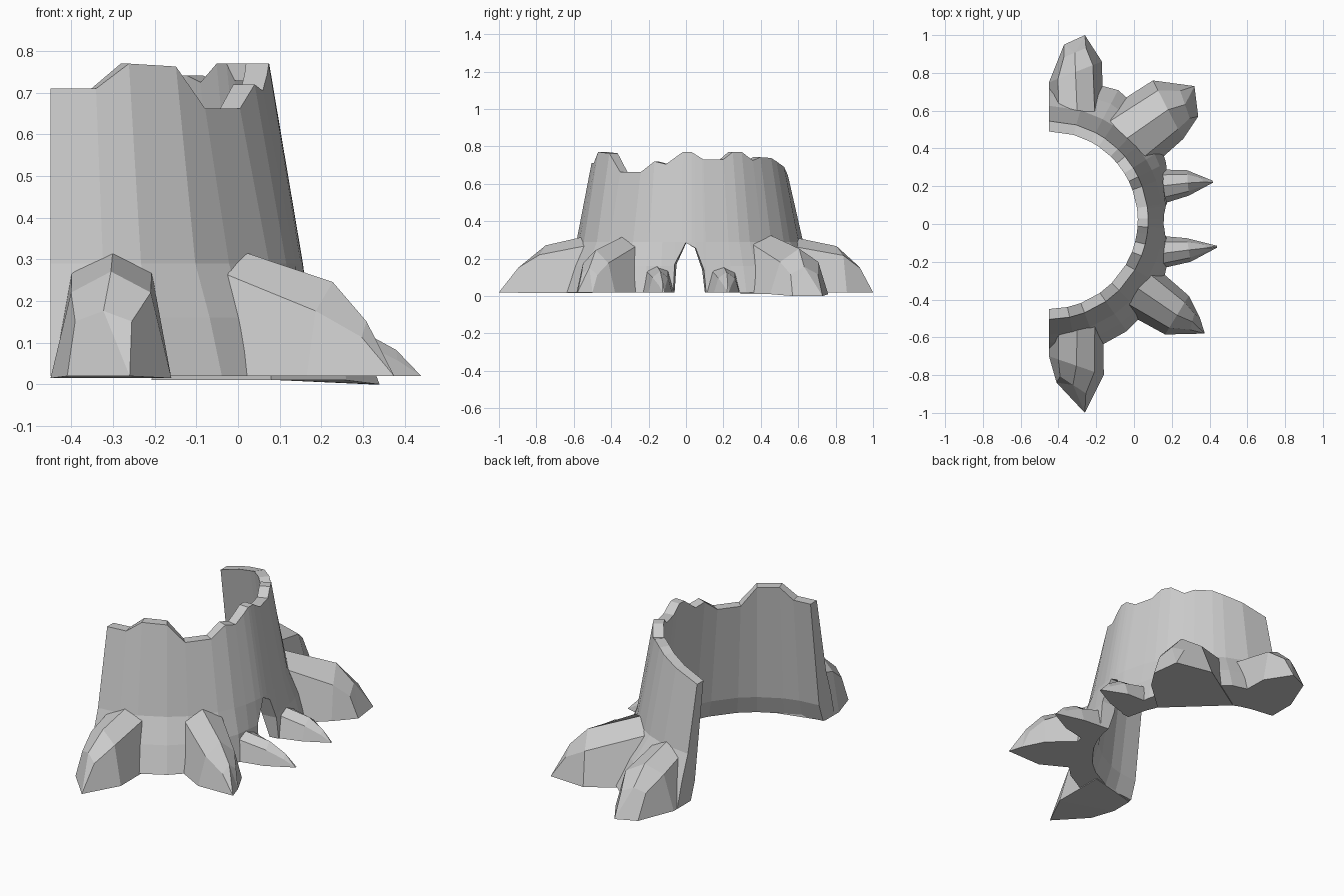
import bpy, bmesh
from math import cos, sin, radians
from mathutils import Vector

if "Cube" in bpy.data.objects:
    bpy.data.objects.remove(bpy.data.objects["Cube"])

CX, CY = -0.45, 0.02          # axis of the half-round stump


def interp(pairs, a):
    for (a0, v0), (a1, v1) in zip(pairs, pairs[1:]):
        if a <= a1:
            return v0 + (v1 - v0) * (a - a0) / (a1 - a0)
    return pairs[-1][1]


def polar(a, r, z):
    return Vector((CX + r * cos(radians(a)), CY + r * sin(radians(a)), z))


def make(name, build):
    bm = bmesh.new()
    build(bm)
    bmesh.ops.recalc_face_normals(bm, faces=bm.faces)
    mesh = bpy.data.meshes.new(name)
    bm.to_mesh(mesh)
    bm.free()
    ob = bpy.data.objects.new(name, mesh)
    bpy.context.collection.objects.link(ob)
    return ob


# Broken rim height, arch opening and base flare, each by angle
RIM = [(-90, .71), (-78, .71), (-69, .77), (-55, .763), (-45, .662), (-30, .662),
       (-21, .72), (-14, .705), (-4, .77), (1, .77), (8, .73), (20, .73), (26, .77),
       (32, .77), (40, .725), (46, .742), (56, .738), (62, .72), (74, .69), (90, .645)]
ARCH = [(-90, .02), (-8, .02), (-7.5, .17), (-2, .285), (3, .255), (7, .14),
        (8, .02), (90, .02)]
FLARE = [(-90, .68), (-64, .73), (-50, .71), (-26, .69), (-12, .63), (12, .63),
         (26, .69), (50, .75), (66, .79), (90, .7)]
INNER = [(.02, .58), (.12, .545), (.77, .47)]


def wall(bm):
    angles = sorted({a for a, _ in RIM} | {a for a, _ in ARCH})
    cols = []
    for a in angles:
        top, low, flare = interp(RIM, a), interp(ARCH, a), interp(FLARE, a)
        outer = [(.02, flare), (.16, .615 + (flare - .615) * .5), (.29, .606), (.77, .52)]
        heights = [max(z, low + .001 * i) for i, z in enumerate((.02, .16, .29))]
        col = [polar(a, interp(outer, z), z) for z in heights]
        col += [polar(a, .525, top), polar(a, .47, top)]
        col += [polar(a, interp(INNER, z), z) for z in (max(.12, low + .001), low)]
        cols.append([bm.verts.new(p) for p in col])
    n = len(cols[0])
    for c, d in zip(cols, cols[1:]):
        for i in range(n):
            j = (i + 1) % n
            bm.faces.new((c[i], d[i], d[j], c[j]))
    bm.faces.new(cols[0])
    bm.faces.new(cols[-1])


make("stump_wall", wall)


# Roots: each is lofted from the wall out to a blunt or pointed toe.
# mid = (shoulder, ridge) and end = (shoulder, ridge) as parts of the height
def root(name, a0, a1, h, fl, tl, tr, fr, mid, end, z0=.02, ztip=.02):
    fl, tl, tr, fr = (Vector(p).to_3d() for p in (fl, tl, tr, fr))
    fracs = (0, .17, .5, .83, 1)

    def row(l, r, heights):
        pts = [l.lerp(r, f) for f in fracs]
        for p, z in zip(pts, heights):
            p.z = z
        return pts

    def build(bm):
        base = [polar(a0 + (a1 - a0) * f, .595, z)
                for f, z in zip(fracs, (z0, .86 * h, h, .86 * h, z0))]
        middle = row(fl, fr, (z0, mid[0] * h, mid[1] * h, mid[0] * h, z0))
        toe = row(fl.lerp(tl, .6), fr.lerp(tr, .6),
                  (0, end[0] * h, end[1] * h, end[0] * h, 0))
        toe[0], toe[4] = tl.copy(), tr.copy()
        toe[0].z = toe[4].z = ztip
        rows = [[bm.verts.new(p) for p in r] for r in (base, middle, toe)]
        for r, s in zip(rows, rows[1:]):
            for i in range(4):
                bm.faces.new((r[i], r[i + 1], s[i + 1], s[i]))
            bm.faces.new((r[4], r[0], s[0], s[4]))
        bm.faces.new(rows[0])
        t = rows[2]
        bm.faces.new((t[0], t[1], t[2]))
        bm.faces.new((t[0], t[2], t[4]))
        bm.faces.new((t[2], t[3], t[4]))
    make(name, build)


big, low, small = ((.7, .86), (.48, .56)), ((.56, .78), (.36, .48)), ((.6, .8), (.35, .5))
root("front_left_root", -90, -61, .315, (-.45, -.70), (-.41, -.84), (-.26, -1.0),
     (-.16, -.80), *big, .015, .02)
root("front_right_root", -52, -23, .315, (.165, -.585), (.375, -.58), (.35, -.50),
     (.29, -.38), *low)
root("small_front_root", -27, -8, .165, (.30, -.20), (.44, -.125), (.44, -.115),
     (.28, -.075), *small)
root("small_back_root", 8, 27, .16, (.29, .15), (.42, .22), (.415, .23), (.28, .285), *small)
root("back_right_root", 27, 66, .325, (.26, .45), (.34, .57), (.32, .73), (.10, .76),
     *low, .01, 0)
root("back_left_root", 61, 90, .31, (-.17, .86), (-.26, 1.0), (-.37, .95), (-.45, .75), *big)
